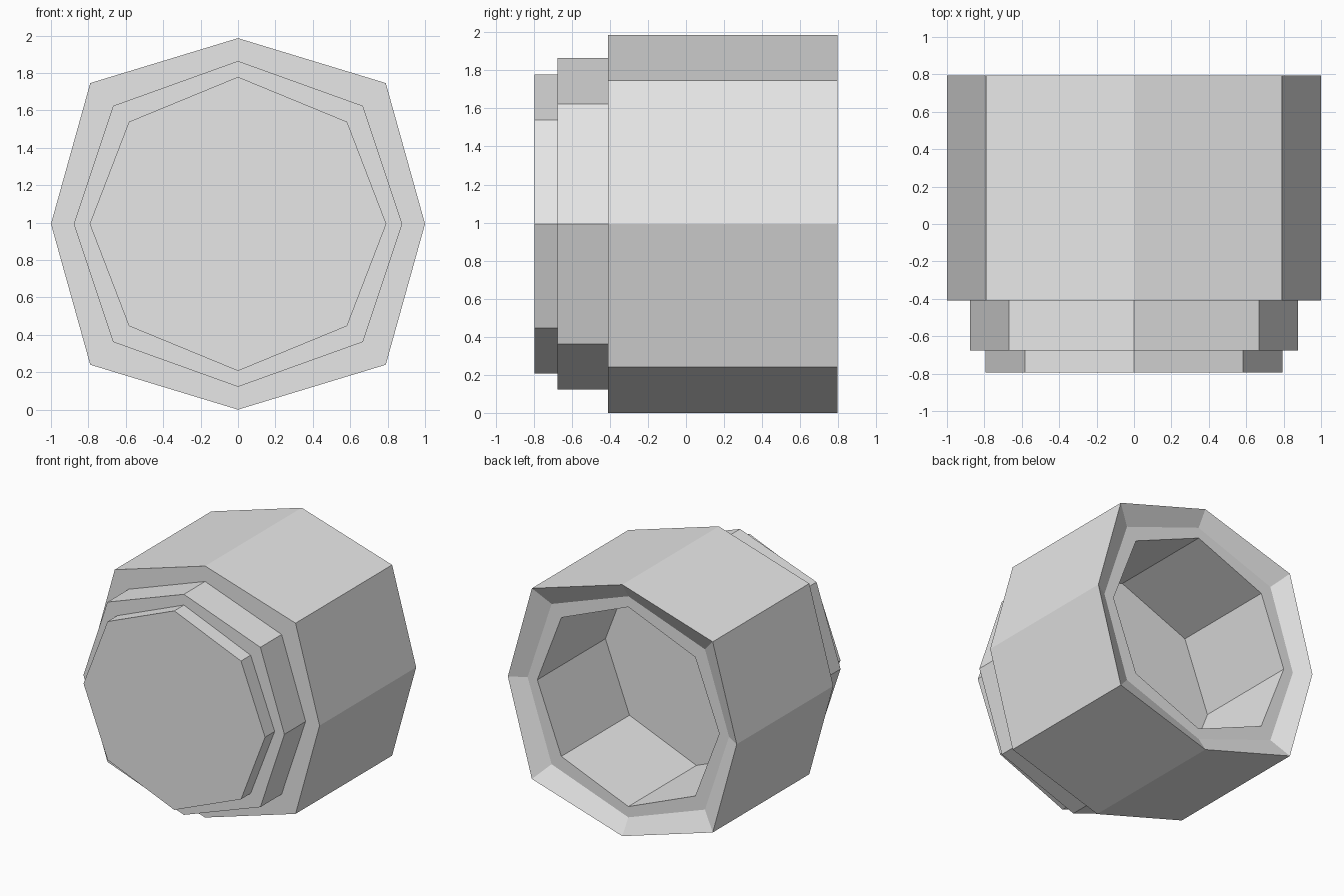
import bpy
import bmesh

cube = bpy.data.objects.get("Cube")
if cube:
    bpy.data.objects.remove(cube, do_unlink=True)

grey = bpy.data.materials.new("light_grey")
grey.use_nodes = True
colour = (0.8, 0.8, 0.8, 1)
grey.diffuse_color = colour
grey.node_tree.nodes["Principled BSDF"].inputs["Base Color"].default_value = colour

CENTRE_Z = 0.993


def octagon(bm, inset, y):
    """Eight-sided ring, drawn in towards the axis by a fixed inset."""
    side, diag_x, diag_z, top = 1 - inset, 0.79 - inset, 0.753 - inset, 0.993 - inset
    points = [(side, 0), (diag_x, diag_z), (0, top), (-diag_x, diag_z),
              (-side, 0), (-diag_x, -diag_z), (0, -top), (diag_x, -diag_z)]
    return [bm.verts.new((x, y, z + CENTRE_Z)) for x, z in points]


# Inset and depth of each ring, from the front cap round to the recess floor
profile = [
    (0.207, -0.795), (0.207, -0.675),   # front cap
    (0.122, -0.675), (0.122, -0.41),    # middle step
    (0, -0.41), (0, 0.795),             # main body
    (0.12, 0.72), (0.205, 0.72),        # sloped lip and flat rim
    (0.205, -0.13),                     # recess wall
]

bm = bmesh.new()
rings = [octagon(bm, inset, y) for inset, y in profile]
for a, b in zip(rings, rings[1:]):
    for i in range(8):
        j = (i + 1) % 8
        bm.faces.new((a[i], a[j], b[j], b[i]))
bm.faces.new(rings[0])
bm.faces.new(rings[-1])
bmesh.ops.recalc_face_normals(bm, faces=bm.faces)

mesh = bpy.data.meshes.new("stepped_hollow_body")
bm.to_mesh(mesh)
bm.free()
mesh.materials.append(grey)
body = bpy.data.objects.new("stepped_hollow_body", mesh)
bpy.context.collection.objects.link(body)
